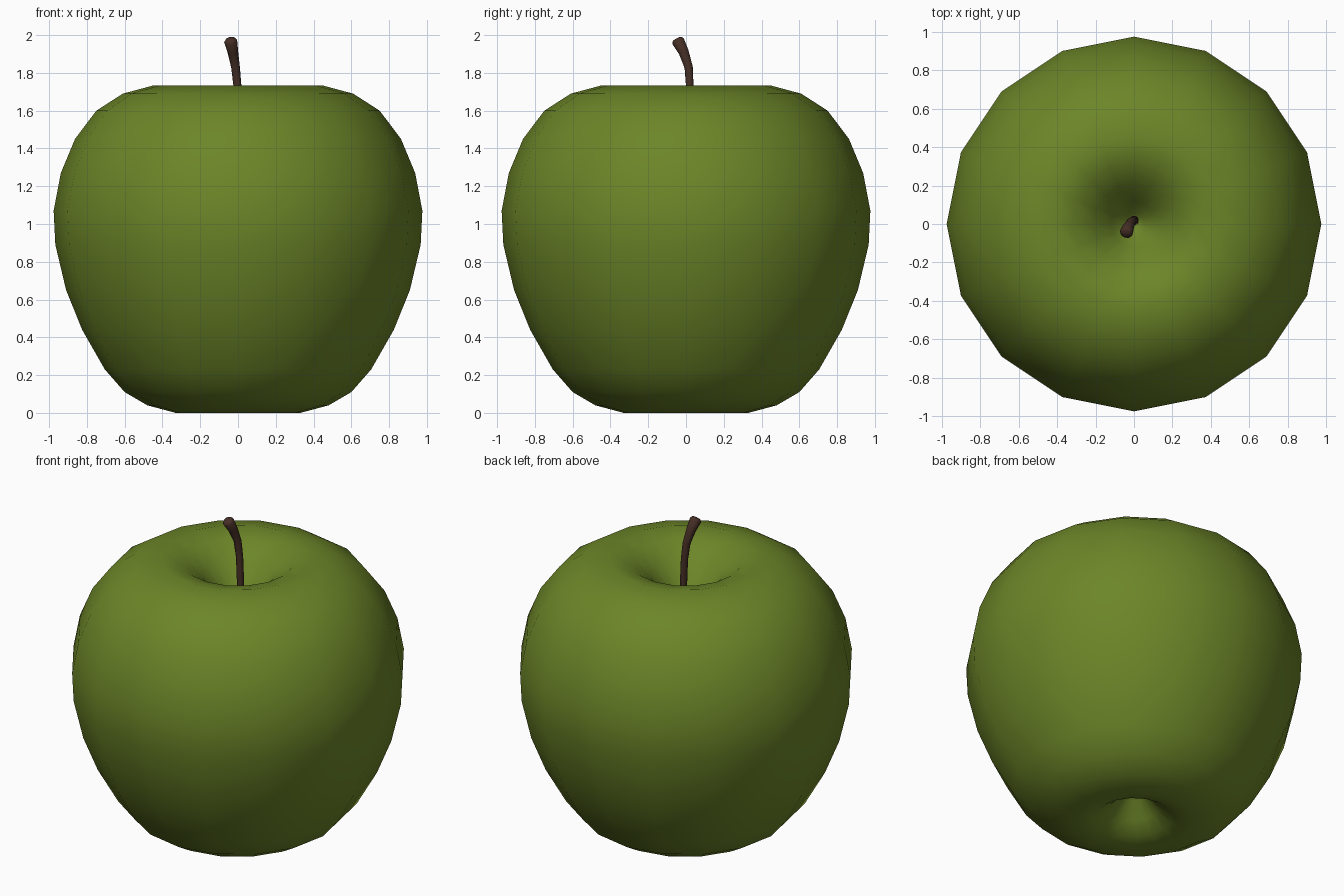
import bpy, bmesh, math
from mathutils import Vector

if "Cube" in bpy.data.objects:
    bpy.data.objects.remove(bpy.data.objects["Cube"])


def material(name, rgb):
    m = bpy.data.materials.new(name)
    m.diffuse_color = (*rgb, 1.0)
    m.use_nodes = True
    m.node_tree.nodes["Principled BSDF"].inputs["Base Color"].default_value = m.diffuse_color
    return m


def loft(name, rings, sides, mat):
    """Skin circular rings (centre, axis, radius); zero radius closes to a point."""
    bm = bmesh.new()
    loops = []
    for centre, axis, r in rings:
        c = Vector(centre)
        rot = Vector((0, 0, 1)).rotation_difference(Vector(axis))
        if r == 0:
            loops.append([bm.verts.new(c)] * sides)
            continue
        loops.append([bm.verts.new(c + rot @ Vector((r * math.cos(a), r * math.sin(a), 0)))
                      for a in (2 * math.pi * i / sides for i in range(sides))])
    for lo, hi in zip(loops, loops[1:]):
        for i in range(sides):
            j = (i + 1) % sides
            quad = list(dict.fromkeys([lo[i], lo[j], hi[j], hi[i]]))
            bm.faces.new(quad)
    bmesh.ops.recalc_face_normals(bm, faces=bm.faces)
    for f in bm.faces:
        f.smooth = True
    me = bpy.data.meshes.new(name)
    bm.to_mesh(me)
    bm.free()
    me.materials.append(mat)
    ob = bpy.data.objects.new(name, me)
    bpy.context.collection.objects.link(ob)
    return ob


green = material("apple green", (0.15, 0.235, 0.021))
brown = material("stem brown", (0.06, 0.028, 0.019))

# Fruit body: one profile, with a dimple at the bottom and a deeper one on top
profile = [(0, 0.22), (0.07, 0.18), (0.14, 0.09), (0.22, 0.03), (0.33, 0.0),
           (0.48, 0.04), (0.60, 0.11), (0.705, 0.23), (0.825, 0.44), (0.91, 0.65),
           (0.967, 0.89), (0.976, 1.07), (0.938, 1.27), (0.863, 1.45), (0.75, 1.60),
           (0.61, 1.69), (0.45, 1.733), (0.32, 1.70), (0.21, 1.62), (0.12, 1.51),
           (0.05, 1.42), (0, 1.39)]
loft("apple_body", [((0, 0, z), (0, 0, 1), r) for r, z in profile], 16, green)

# Stem: bent tube that widens toward a slightly rounded tip
path = [(0.003, 0.015, 1.36, 0.022), (0.003, 0.022, 1.55, 0.021),
        (-0.003, 0.02, 1.73, 0.021), (-0.013, 0.014, 1.83, 0.023),
        (-0.027, -0.012, 1.91, 0.028), (-0.039, -0.042, 1.968, 0.035)]
pts = [Vector(p[:3]) for p in path]
rings = []
for i, p in enumerate(pts):
    axis = (pts[min(i + 1, len(pts) - 1)] - pts[max(i - 1, 0)]).normalized()
    rings.append((p, axis, path[i][3]))
tip = rings[-1][1]
rings.append((pts[-1] + tip * 0.012, tip, 0.026))
rings.append((pts[-1] + tip * 0.016, tip, 0))
loft("stem", [(pts[0], (0, 0, 1), 0)] + rings, 10, brown)
